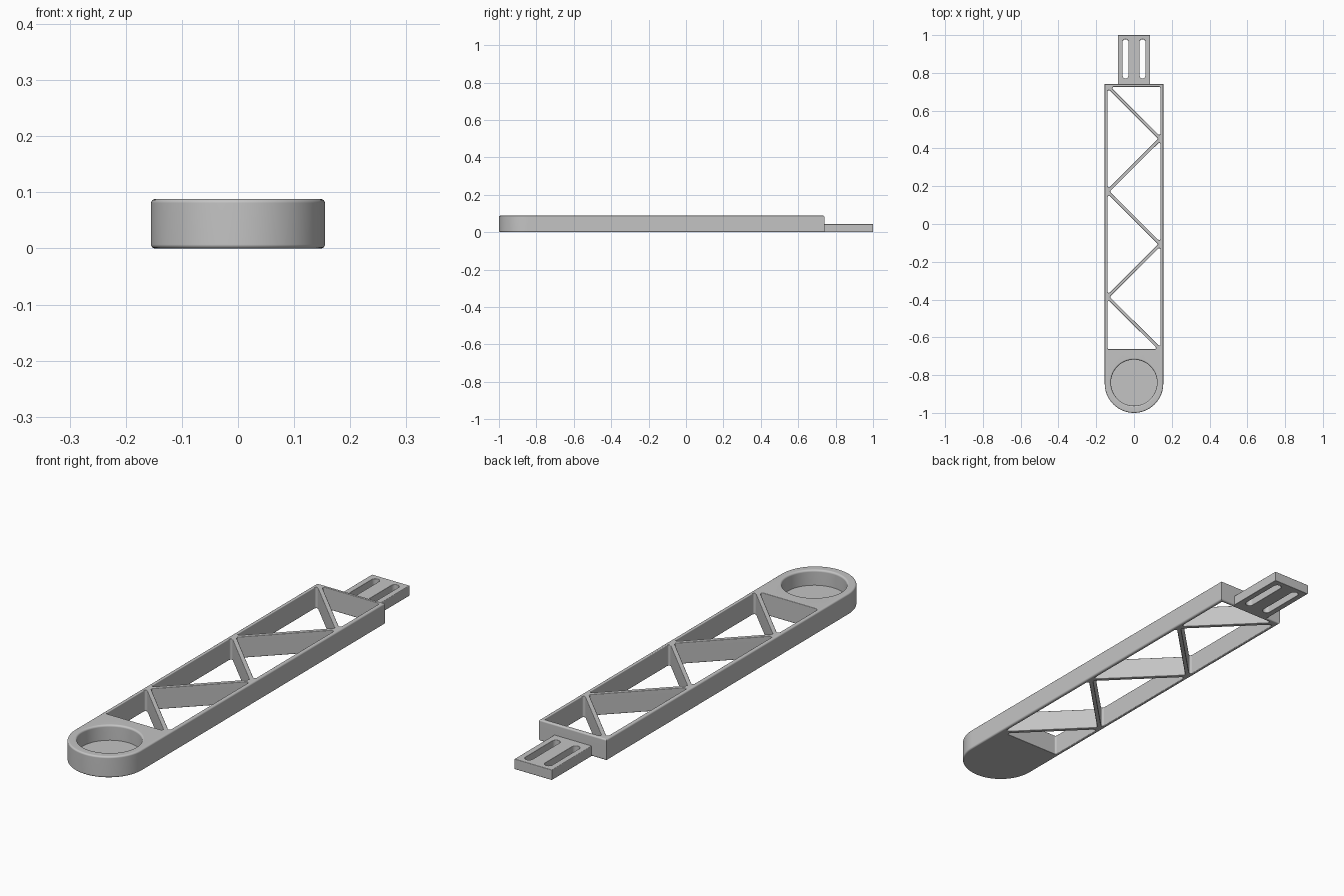
import bpy
import bmesh
from math import pi, sin, cos, tan
from mathutils import Vector

old = bpy.data.objects.get("Cube")
if old:
    bpy.data.objects.remove(old, do_unlink=True)

grey = bpy.data.materials.new("plain_grey")
grey.use_nodes = True
COLOUR = (0.55, 0.55, 0.55, 1)
grey.diffuse_color = COLOUR
grey.node_tree.nodes["Principled BSDF"].inputs["Base Color"].default_value = COLOUR

HALF, BACK, HEIGHT = 0.155, 0.74, 0.088
INNER = 0.14
RING_Y = -0.845


def ccw(pts):
    area = sum(a.cross(b) for a, b in zip(pts, pts[1:] + pts[:1]))
    return pts if area > 0 else pts[::-1]


def arc(cx, cy, r, a0, a1, n):
    return [Vector((cx + r * cos(a0 + (a1 - a0) * i / n),
                    cy + r * sin(a0 + (a1 - a0) * i / n))) for i in range(n + 1)]


def fillet(corners, r, n=6):
    """Round every corner of a convex polygon."""
    pts = ccw([Vector(c) for c in corners])
    out = []
    for i, p in enumerate(pts):
        u = (pts[i - 1] - p).normalized()
        v = (pts[(i + 1) % len(pts)] - p).normalized()
        half = u.angle(v) / 2
        centre = p + (u + v).normalized() * (r / sin(half))
        start = p + u * (r / tan(half)) - centre
        turn = pi - 2 * half
        for k in range(n + 1):
            a = turn * k / n
            out.append(centre + Vector((start.x * cos(a) - start.y * sin(a),
                                        start.x * sin(a) + start.y * cos(a))))
    return out


def offset(pts, d):
    """Move a counter-clockwise outline outwards by d with mitred corners."""
    out = []
    for i, p in enumerate(pts):
        e = (p - pts[i - 1]).normalized()
        f = (pts[(i + 1) % len(pts)] - p).normalized()
        n1, n2 = Vector((e.y, -e.x)), Vector((f.y, -f.x))
        out.append(p + (n1 + n2) * (d / (1 + n1.dot(n2))))
    return out


def rounded(r, z, top, sign, n=4):
    """Quarter-round profile as (offset, height) pairs, listed upwards."""
    steps = [(sign * r * (1 - cos(pi / 2 * i / n)),
              z - r + r * sin(pi / 2 * i / n)) for i in range(n + 1)]
    return steps if top else [(o, 2 * z - h) for o, h in reversed(steps)]


def wall(bm, pts, profile):
    """Sweep a profile round an outline; return its first and last rings."""
    rings = [[bm.verts.new((p.x, p.y, z)) for p in offset(pts, o)] for o, z in profile]
    for lo, hi in zip(rings, rings[1:]):
        for i in range(len(lo)):
            bm.faces.new((lo[i - 1], lo[i], hi[i], hi[i - 1]))
    return rings[0], rings[-1]


def cap(bm, loops):
    """Fill between an outer loop and its holes."""
    edges = [bm.edges.get((l[i - 1], l[i])) for l in loops for i in range(len(l))]
    bmesh.ops.triangle_fill(bm, edges=edges, use_beauty=True, use_dissolve=False)


def plate(name, outline, holes, h, r_out, r_hole, pocket=None):
    bm = bmesh.new()
    bottoms, tops = [], []
    for pts, r, s in [(outline, r_out, -1)] + [(q, r_hole, 1) for q in holes]:
        lo, hi = wall(bm, ccw(pts), rounded(r, 0, False, s) + rounded(r, h, True, s))
        bottoms.append(lo)
        tops.append(hi)
    if pocket:
        pts, floor_z, r = pocket
        lo, hi = wall(bm, pts, [(0, floor_z)] + rounded(r, h, True, 1))
        bm.faces.new(lo)
        tops.append(hi)
    cap(bm, bottoms)
    cap(bm, tops)
    bmesh.ops.recalc_face_normals(bm, faces=bm.faces)
    me = bpy.data.meshes.new(name)
    bm.to_mesh(me)
    bm.free()
    me.materials.append(grey)
    me.polygons.foreach_set("use_smooth", [True] * len(me.polygons))
    me.set_sharp_from_angle(angle=pi / 6)
    ob = bpy.data.objects.new(name, me)
    bpy.context.collection.objects.link(ob)
    mod = ob.modifiers.new("even_shading", 'WEIGHTED_NORMAL')
    mod.keep_sharp = True
    return ob


# Zigzag braces: the openings left between them
TOP_Y, LOW_Y, STEP = 0.726, -0.663, 0.279
GAP = 0.012
node = [0.73 - STEP * i for i in range(6)]
windows = [[(-INNER + GAP + node[0] - TOP_Y, TOP_Y), (INNER, TOP_Y), (INNER, node[1] + GAP)]]
for i in range(4):
    s = -1 if i % 2 == 0 else 1
    windows.append([(s * INNER, node[i] - GAP), (s * INNER, node[i + 2] + GAP),
                    (s * (GAP - INNER), node[i + 1])])
windows.append([(-INNER, node[4] - GAP), (-INNER, LOW_Y),
                (INNER - GAP - (LOW_Y - node[5]), LOW_Y)])

# Arm body with a round cup at the front
body_outline = arc(0, RING_Y, HALF, pi, 2 * pi, 48) + [Vector((HALF, BACK)), Vector((-HALF, BACK))]
cup = arc(0, RING_Y + 0.005, 0.122, 0, 2 * pi, 64)[:-1]
plate("braced_arm", body_outline, [fillet(w, 0.007) for w in windows],
      HEIGHT, 0.007, 0.003, (cup, 0.025, 0.008))

# Thin mounting tab with two long slots
tab = [Vector(p) for p in ((-0.086, 0.732), (0.086, 0.732), (0.086, 1), (-0.086, 1))]
slots = [arc(x, 0.787, 0.016, pi, 2 * pi, 12) + arc(x, 0.962, 0.016, 0, pi, 12)
         for x in (-0.045, 0.045)]
plate("mounting_tab", tab, slots, 0.043, 0.003, 0.002)
